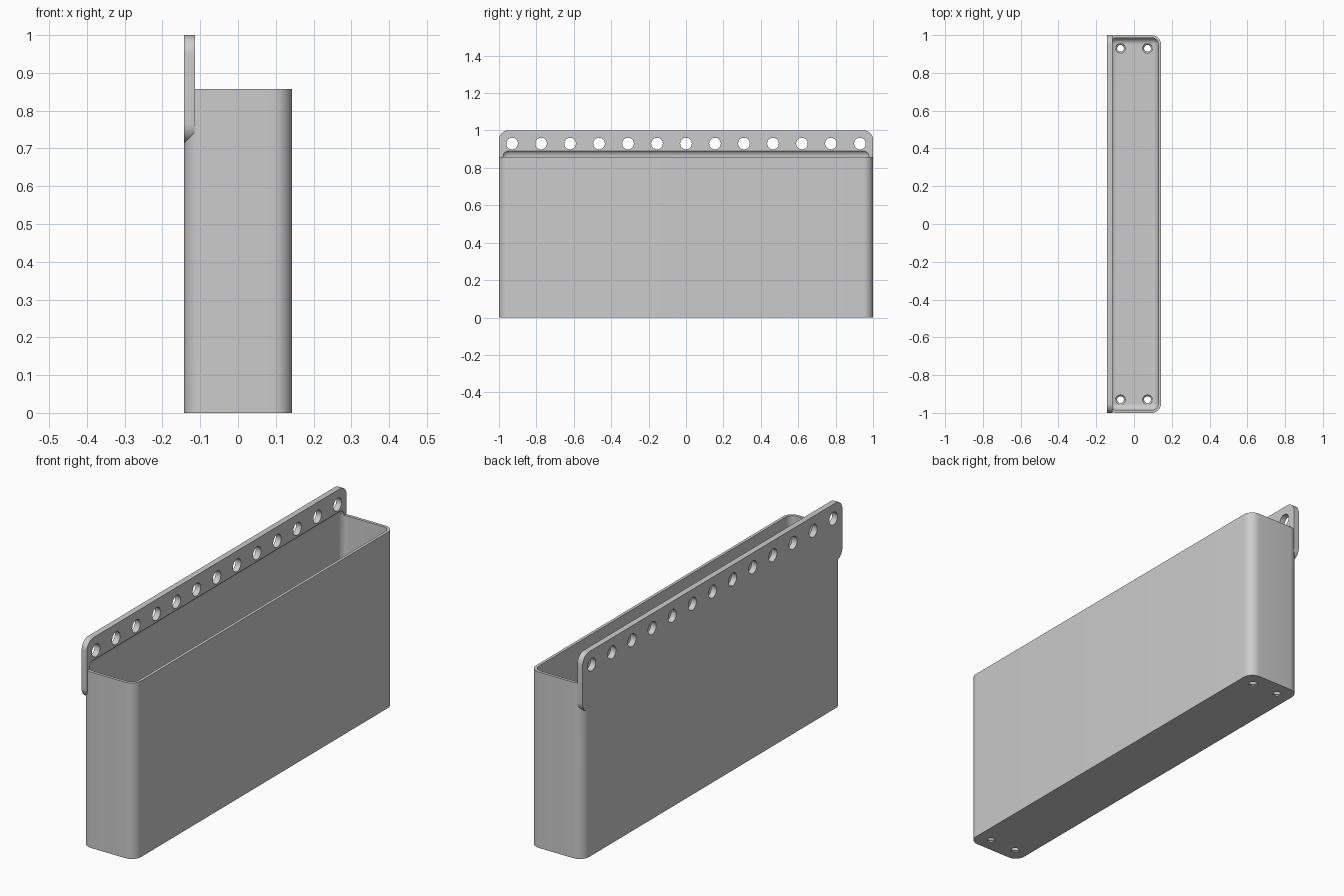
import bpy, bmesh, math
from mathutils import Matrix, Vector

cube = bpy.data.objects.get("Cube")
if cube:
    bpy.data.objects.remove(cube, do_unlink=True)

HALF_X, HALF_Y = 0.143, 1.0
BOX_TOP, PLATE_TOP, PLATE_BOTTOM = 0.857, 1.0, 0.714
PLATE, WALL, RADIUS = 0.0286, 0.0143, 0.05

grey = bpy.data.materials.new("plain_grey")
grey.use_nodes = True
COLOUR = (0.6, 0.6, 0.6, 1)
grey.diffuse_color = COLOUR
grey.node_tree.nodes["Principled BSDF"].inputs["Base Color"].default_value = COLOUR


def new_object(name, bm):
    bmesh.ops.recalc_face_normals(bm, faces=bm.faces)
    mesh = bpy.data.meshes.new(name)
    bm.to_mesh(mesh)
    bm.free()
    mesh.materials.append(grey)
    obj = bpy.data.objects.new(name, mesh)
    bpy.context.collection.objects.link(obj)
    return obj


def block(name, low, high, radius, axis=None):
    """Box whose edges along one axis, or all of them, are rounded."""
    low, high = Vector(low), Vector(high)
    bm = bmesh.new()
    bmesh.ops.create_cube(bm, size=1)
    bmesh.ops.scale(bm, vec=high - low, verts=bm.verts)
    bmesh.ops.translate(bm, vec=(low + high) / 2, verts=bm.verts)
    edges = [e for e in bm.edges if axis is None or
             abs((e.verts[0].co - e.verts[1].co).normalized()[axis]) > 0.9]
    bmesh.ops.bevel(bm, geom=edges, offset=radius, segments=10,
                    profile=0.5, affect='EDGES')
    return new_object(name, bm)


def cones(name, centres, r1, r2, depth, rotation=Matrix()):
    """Row of round cutters, all in one mesh."""
    bm = bmesh.new()
    for c in centres:
        bmesh.ops.create_cone(bm, cap_ends=True, segments=32, radius1=r1,
                              radius2=r2, depth=depth,
                              matrix=Matrix.Translation(c) @ rotation)
    return new_object(name, bm)


def combine(target, tool, operation):
    bpy.ops.object.select_all(action='DESELECT')
    bpy.context.view_layer.objects.active = target
    target.select_set(True)
    mod = target.modifiers.new(tool.name, 'BOOLEAN')
    mod.object, mod.operation, mod.solver = tool, operation, 'EXACT'
    bpy.ops.object.modifier_apply(modifier=mod.name)
    bpy.data.objects.remove(tool, do_unlink=True)


# Bin body, with the mounting plate joined to its back wall
wall_bin = block("wall_bin", (-HALF_X, -HALF_Y, 0),
                 (HALF_X, HALF_Y, BOX_TOP), RADIUS, axis=2)
plate = block("mounting_plate", (-HALF_X, -HALF_Y, PLATE_BOTTOM),
              (-HALF_X + PLATE, HALF_Y, PLATE_TOP), RADIUS, axis=0)
combine(wall_bin, plate, 'UNION')

# Cavity with a filleted floor, also undercutting the plate above the rim
cavity = block("cavity", (WALL - HALF_X, WALL - HALF_Y, WALL),
               (HALF_X - WALL, HALF_Y - WALL, BOX_TOP + 0.04), RADIUS - WALL)
combine(wall_bin, cavity, 'DIFFERENCE')

# Row of holes along the plate
row = [(-HALF_X + PLATE / 2, i / 7, 0.93) for i in range(-6, 7)]
row = [(x, y * 0.93 * 7 / 6, z) for x, y, z in row]
combine(wall_bin, cones("plate_holes", row, 0.031, 0.031, 0.1,
                        Matrix.Rotation(math.pi / 2, 4, 'Y')), 'DIFFERENCE')

# Countersunk screw holes in the floor
spots = [(sx * 0.0715, sy * 0.93) for sx in (-1, 1) for sy in (-1, 1)]
combine(wall_bin, cones("floor_holes", [(x, y, 0) for x, y in spots],
                        0.018, 0.018, 0.1), 'DIFFERENCE')
combine(wall_bin, cones("countersinks", [(x, y, 0.012) for x, y in spots],
                        0.016, 0.032, 0.016), 'DIFFERENCE')

wall_bin.select_set(True)
bpy.context.view_layer.objects.active = wall_bin
bpy.ops.object.shade_smooth_by_angle(angle=math.radians(30))
